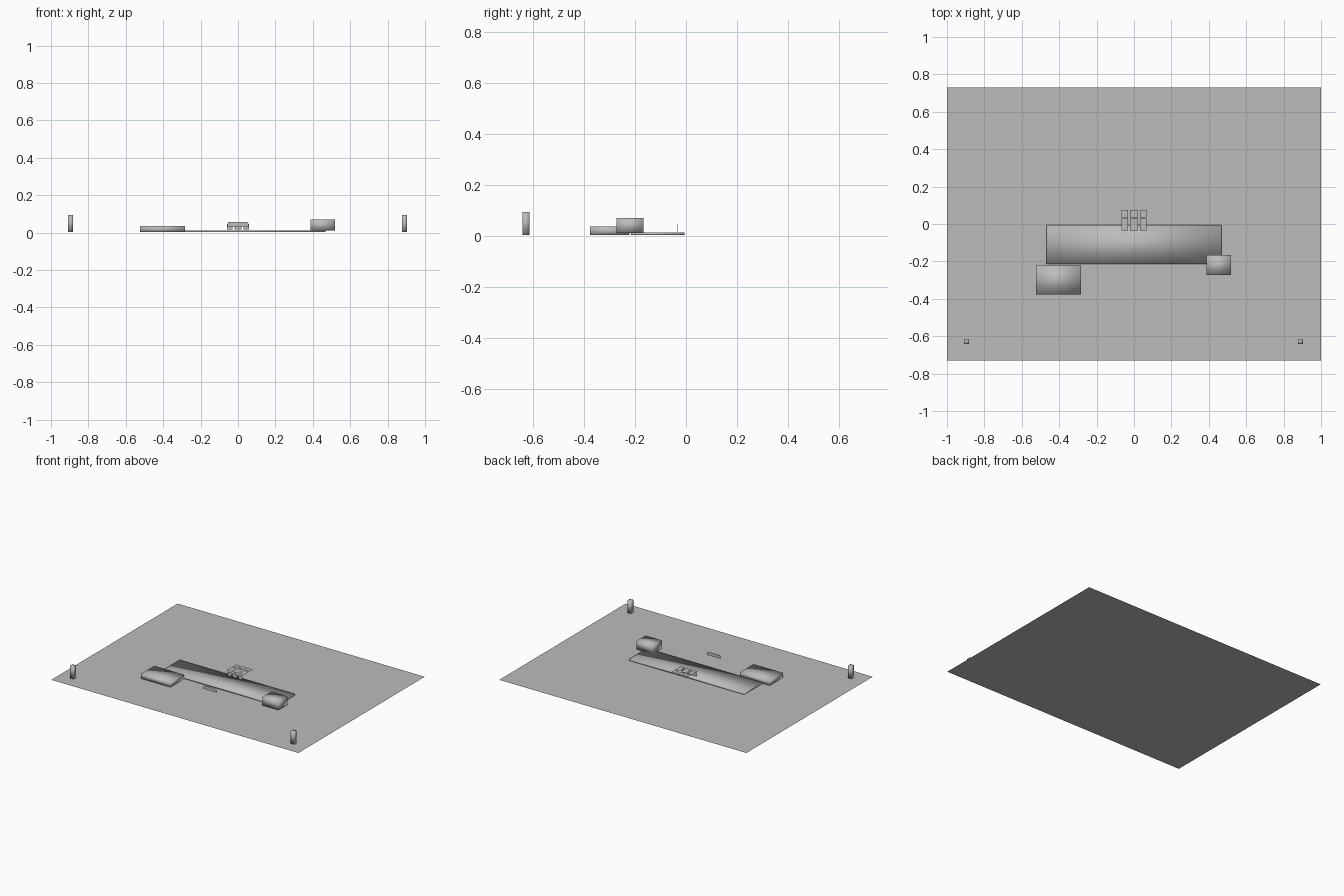
import bpy

if "Cube" in bpy.data.objects:
    bpy.data.objects.remove(bpy.data.objects["Cube"])

grey = bpy.data.materials.new("plain_grey")
grey.diffuse_color = (0.5, 0.5, 0.5, 1)
grey.use_nodes = True
grey.node_tree.nodes["Principled BSDF"].inputs["Base Color"].default_value = grey.diffuse_color


def mesh_object(name, verts, faces, smooth=False):
    mesh = bpy.data.meshes.new(name)
    mesh.from_pydata(verts, [], faces)
    mesh.materials.append(grey)
    for p in mesh.polygons:
        p.use_smooth = smooth
    ob = bpy.data.objects.new(name, mesh)
    bpy.context.collection.objects.link(ob)
    return ob


def box(name, x, y, z, smooth=True):
    verts = [(a, b, c) for c in z for b in y for a in x]
    faces = [(0, 2, 3, 1), (4, 5, 7, 6), (0, 1, 5, 4),
             (2, 6, 7, 3), (0, 4, 6, 2), (1, 3, 7, 5)]
    return mesh_object(name, verts, faces, smooth)


# Ground sheet
mesh_object("ground_sheet", [(-1, -.73, 0), (1, -.73, 0), (1, .73, 0), (-1, .73, 0)],
            [(0, 1, 2, 3)])

# Platform and the two blocks beside it
box("platform", (-.467, .467), (-.215, -.006), (.003, .012))
box("low_block", (-.523, -.283), (-.376, -.221), (.002, .036))
box("tall_block", (.387, .519), (-.273, -.167), (.01, .07))

# Corner posts
for side, x in (("left", -.895), ("right", .89)):
    box(side + "_post", (x - .014, x + .014), (-.642, -.614), (.003, .094))

# Roof panels and front windows, three columns
for i, (x0, x1) in enumerate(((-.068, -.032), (-.021, .021), (.032, .068))):
    for row, (y0, y1) in enumerate(((-.034, .03), (.036, .074))):
        mesh_object(f"roof_panel_{i}_{row}",
                    [(x0, y0, .055), (x1, y0, .055), (x1, y1, .055), (x0, y1, .055)],
                    [(0, 1, 2, 3)])
    w0, w1 = x0 * .88, x1 * .88
    box(f"front_window_{i}", (w0, w1), (-.036, -.034), (.017, .047), False)

# Sign board with clipped upper corners
mesh_object("sign_board", [(x, -.323, z) for x, z in
                           ((-.055, .033), (.055, .033), (.055, .049), (.048, .058),
                            (-.048, .058), (-.055, .049))], [tuple(range(6))])
